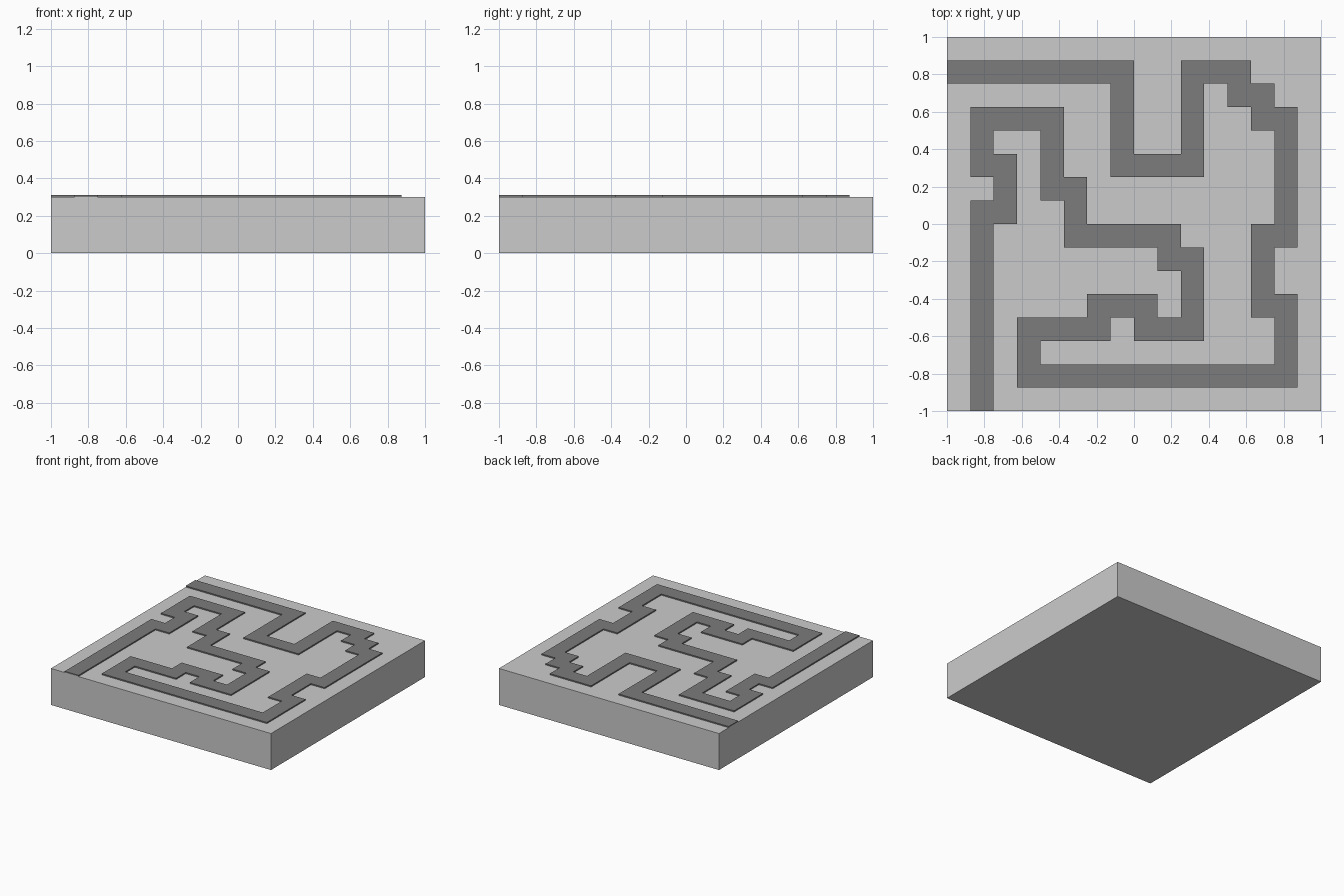
import bpy, bmesh
from mathutils import Vector

if "Cube" in bpy.data.objects:
    bpy.data.objects.remove(bpy.data.objects["Cube"])

CELL = 0.125          # the board is a 16 x 16 grid of cells
BASE_H, TOP_H = 0.30, 0.31


def add_object(name, bm):
    bmesh.ops.recalc_face_normals(bm, faces=bm.faces[:])
    mesh = bpy.data.meshes.new(name)
    bm.to_mesh(mesh)
    bm.free()
    obj = bpy.data.objects.new(name, mesh)
    bpy.context.collection.objects.link(obj)
    return obj


# Square base slab
bm = bmesh.new()
bmesh.ops.create_cube(bm, size=1)
bmesh.ops.scale(bm, vec=(2, 2, BASE_H), verts=bm.verts)
bmesh.ops.translate(bm, vec=(0, 0, BASE_H / 2), verts=bm.verts)
add_object("base_tile", bm)

# Winding path: start cell, then moves (direction + number of cells)
start = Vector((-0.5, 14))
moves = ("R7.5 D4 R3 U4 R2 D1 R1 D1 R1 D5 L1 D3 R1 D3 L11 U2 R3 U1 R2 D1 R2 U3 "
         "L1 U1 L4 U2 L1 U3 L3 D2 R1 D2 L1 D8.5").split()
step = {"R": Vector((1, 0)), "L": Vector((-1, 0)),
        "U": Vector((0, 1)), "D": Vector((0, -1))}
dirs = [step[m[0]] for m in moves]
points = [start]
for m in moves:
    points.append(points[-1] + step[m[0]] * float(m[1:]))

# Mitred ribbon along the path, raised to a thin strip
bm = bmesh.new()
rows = []
for i, p in enumerate(points):
    near = {tuple(dirs[max(i - 1, 0)]), tuple(dirs[min(i, len(dirs) - 1)])}
    offset = sum((Vector((-d[1], d[0])) for d in near), Vector((0, 0))) / 2
    rows.append([bm.verts.new(((q.x + 0.5) * CELL - 1, (q.y + 0.5) * CELL - 1, BASE_H))
                 for q in (p + offset, p - offset)])
for (a, b), (c, d) in zip(rows, rows[1:]):
    bm.faces.new((a, b, d, c))
ext = bmesh.ops.extrude_face_region(bm, geom=bm.faces[:], use_keep_orig=True)
top = [g for g in ext["geom"] if isinstance(g, bmesh.types.BMVert)]
bmesh.ops.translate(bm, vec=(0, 0, TOP_H - BASE_H), verts=top)
path = add_object("winding_path", bm)

# Dark grey path colour
dark = bpy.data.materials.new("dark_grey")
dark.diffuse_color = (0.2, 0.2, 0.2, 1)
dark.use_nodes = True
dark.node_tree.nodes["Principled BSDF"].inputs["Base Color"].default_value = dark.diffuse_color
path.data.materials.append(dark)
